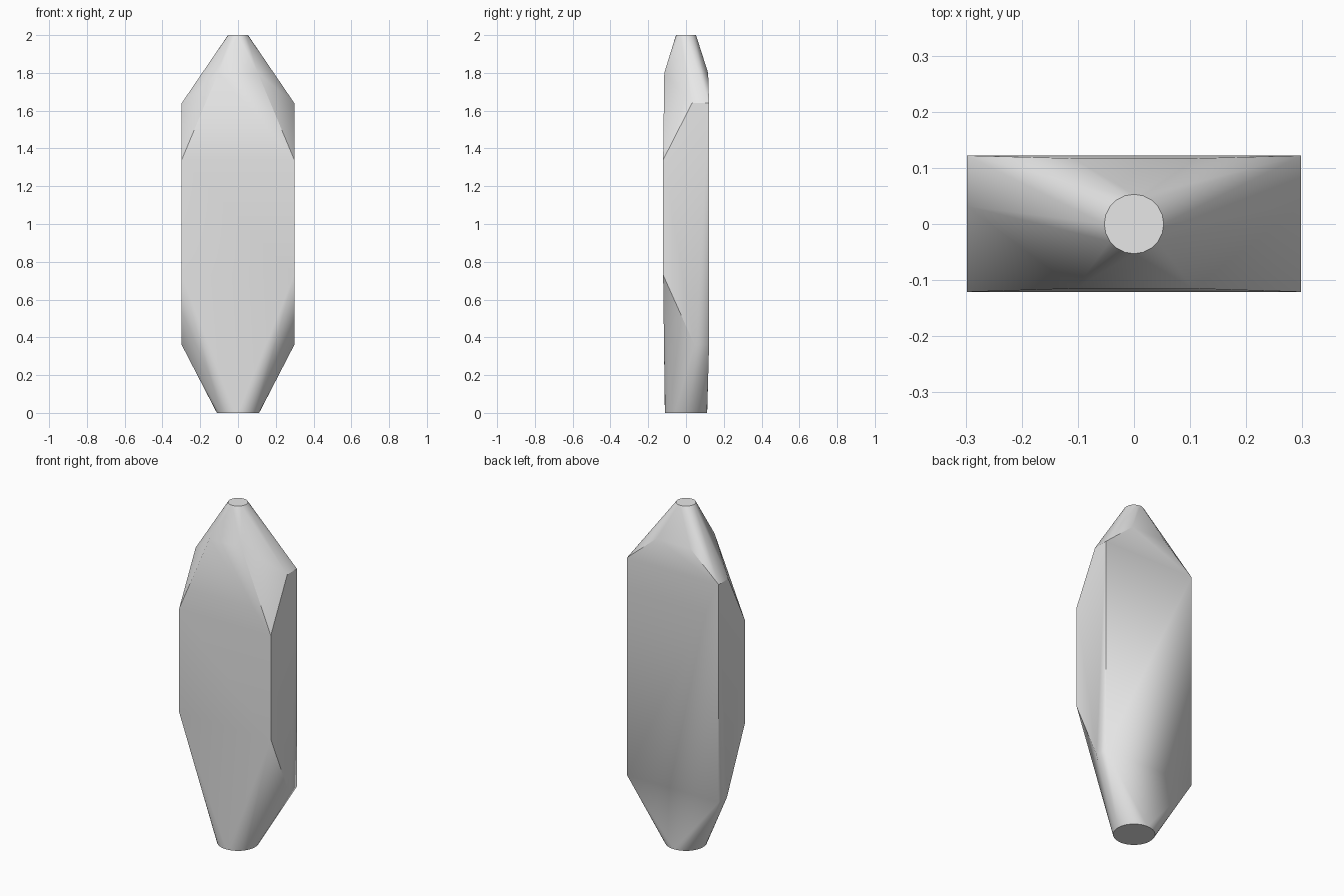
import bpy
import bmesh
from math import radians, sin, cos, tau

cube = bpy.data.objects.get("Cube")
if cube:
    bpy.data.objects.remove(cube, do_unlink=True)

# One plain grey material
grey = bpy.data.materials.new("plain grey")
grey.use_nodes = True
colour = (0.8, 0.8, 0.8, 1)
grey.diffuse_color = colour
grey.node_tree.nodes["Principled BSDF"].inputs["Base Color"].default_value = colour

bm = bmesh.new()


def ring(radius, z, sides):
    """Round end of the body."""
    for i in range(sides):
        a = tau * i / sides
        bm.verts.new((radius * cos(a), radius * sin(a), z))


ring(0.053, 2.0, 20)
ring(0.112, 0.0, 32)

# Mirrored corner points: front panel, back panel, side chamfers and shoulders
corners = [
    (0.298, -0.121, 0.73), (0.298, -0.121, 1.34),
    (0.298, 0.122, 0.36), (0.298, 0.122, 1.64),
    (0.298, 0.045, 0.36), (0.298, 0.032, 1.64),
    (0.105, -0.115, 1.8), (0.11, 0.117, 1.8),
]
for x, y, z in corners:
    for side in (-1, 1):
        bm.verts.new((side * x, y, z))

# Wrap the points in a closed faceted skin
hull = bmesh.ops.convex_hull(bm, input=bm.verts[:])
unused = [v for v in bm.verts if not v.link_faces]
bmesh.ops.delete(bm, geom=unused, context="VERTS")
bmesh.ops.dissolve_limit(bm, angle_limit=radians(0.3),
                         verts=bm.verts[:], edges=bm.edges[:])
bmesh.ops.recalc_face_normals(bm, faces=bm.faces[:])

mesh = bpy.data.meshes.new("faceted_body")
bm.to_mesh(mesh)
bm.free()
mesh.materials.append(grey)
body = bpy.data.objects.new("faceted_body", mesh)
bpy.context.collection.objects.link(body)

# Soft blends on the tapers, sharp panel edges
bpy.ops.object.select_all(action="DESELECT")
body.select_set(True)
bpy.context.view_layer.objects.active = body
bpy.ops.object.shade_smooth_by_angle(angle=radians(30))
